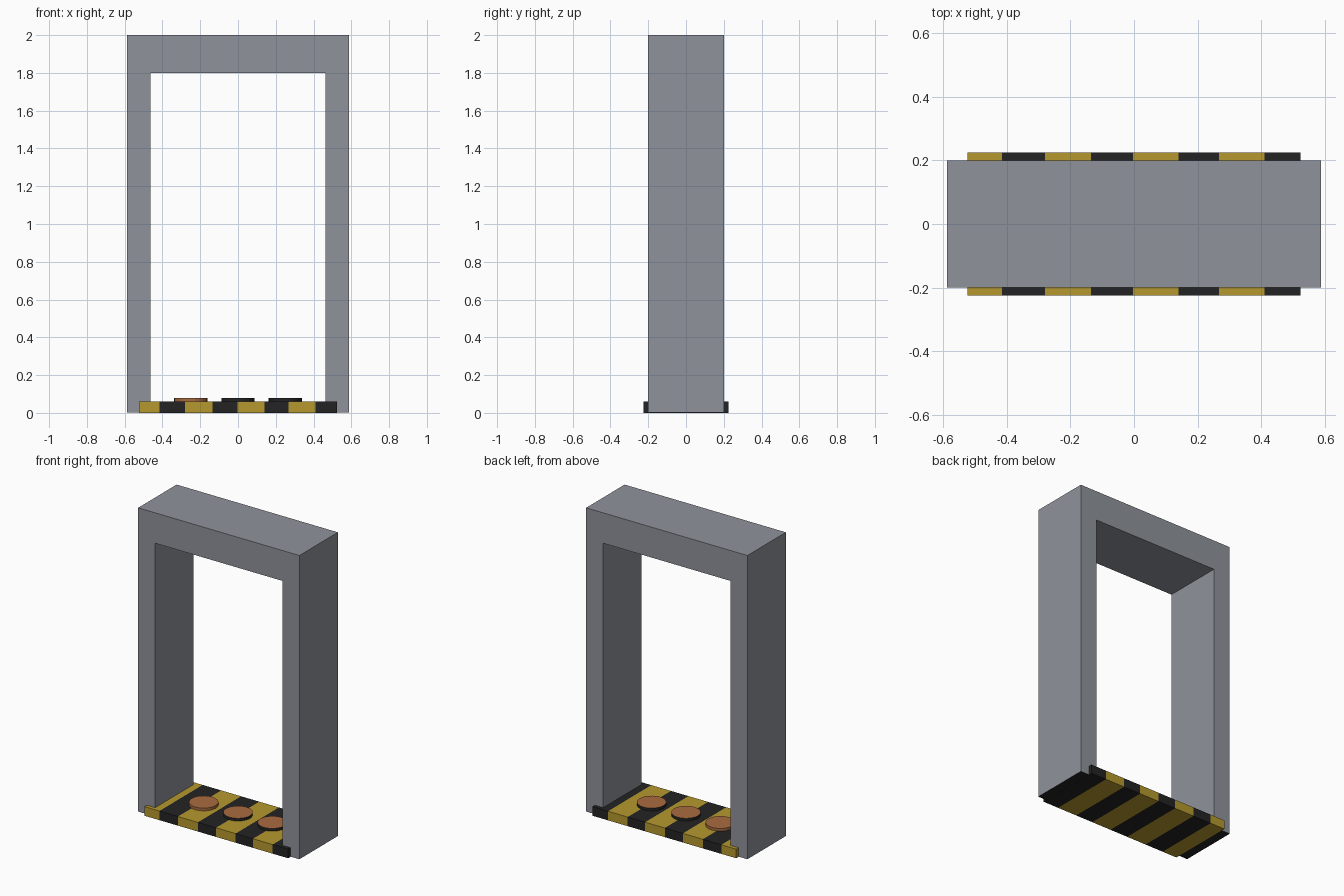
import bpy
import bmesh
from mathutils import Matrix

cube = bpy.data.objects.get("Cube")
if cube:
    bpy.data.objects.remove(cube, do_unlink=True)


def linear(c):
    return c / 12.92 if c <= 0.04045 else ((c + 0.055) / 1.055) ** 2.4


def material(name, *srgb):
    colour = [linear(c) for c in srgb] + [1.0]
    mat = bpy.data.materials.new(name)
    mat.use_nodes = True
    mat.diffuse_color = colour
    mat.node_tree.nodes["Principled BSDF"].inputs["Base Color"].default_value = colour
    return mat


GREY = material("frame grey", 0.56, 0.575, 0.605)
YELLOW = material("hazard yellow", 0.71, 0.60, 0.18)
BLACK = material("hazard black", 0.14, 0.14, 0.14)
COPPER = material("copper", 0.66, 0.42, 0.25)


def finish(name, bm, *mats):
    bmesh.ops.recalc_face_normals(bm, faces=bm.faces)
    mesh = bpy.data.meshes.new(name)
    bm.to_mesh(mesh)
    bm.free()
    for mat in mats:
        mesh.materials.append(mat)
    obj = bpy.data.objects.new(name, mesh)
    bpy.context.collection.objects.link(obj)
    return obj


# Door frame: an upside-down U profile pushed through the depth
OUT, IN, TOP, LINTEL, DEPTH, FOOT = 0.587, 0.463, 2.0, 1.8, 0.2, 0.001
profile = [(-OUT, FOOT), (-OUT, TOP), (OUT, TOP), (OUT, FOOT),
           (IN, FOOT), (IN, LINTEL), (-IN, LINTEL), (-IN, FOOT)]
bm = bmesh.new()
face = bm.faces.new([bm.verts.new((x, -DEPTH, z)) for x, z in profile])
pushed = bmesh.ops.extrude_face_region(bm, geom=[face], use_keep_orig=True)
bmesh.ops.translate(bm, vec=(0, 2 * DEPTH, 0),
                    verts=[g for g in pushed["geom"] if isinstance(g, bmesh.types.BMVert)])
for f in bm.faces:
    f.material_index = int(f.calc_center_median().z < 0.01)  # dark soles
finish("door_frame", bm, GREY, BLACK)

# Threshold slab cut into alternating stripes
HALF, SLAB = 0.523, 0.06
cuts = [-0.415, -0.28, -0.135, -0.003, 0.14, 0.267, 0.41]
bm = bmesh.new()
bmesh.ops.create_cube(bm, size=1, matrix=Matrix.Translation((0, 0, SLAB / 2))
                      @ Matrix.Diagonal((2 * HALF, 0.45, SLAB, 1)))
for x in cuts:
    bmesh.ops.bisect_plane(bm, geom=bm.verts[:] + bm.edges[:] + bm.faces[:],
                           plane_co=(x, 0, 0), plane_no=(1, 0, 0))
for f in bm.faces:
    centre = f.calc_center_median().x
    f.material_index = sum(centre > x for x in cuts) % 2
finish("striped_threshold", bm, YELLOW, BLACK)

# Round pads on the threshold
for side, x, rim in (("right", -0.25, COPPER), ("middle", 0, BLACK), ("left", 0.25, BLACK)):
    bm = bmesh.new()
    bmesh.ops.create_cone(bm, cap_ends=True, segments=24, radius1=0.088, radius2=0.088,
                          depth=0.03, matrix=Matrix.Translation((x, 0, 0.063)))
    bm.normal_update()
    for f in bm.faces:
        f.material_index = int(abs(f.normal.z) < 0.5)
    finish(side + "_pad", bm, COPPER, rim)
